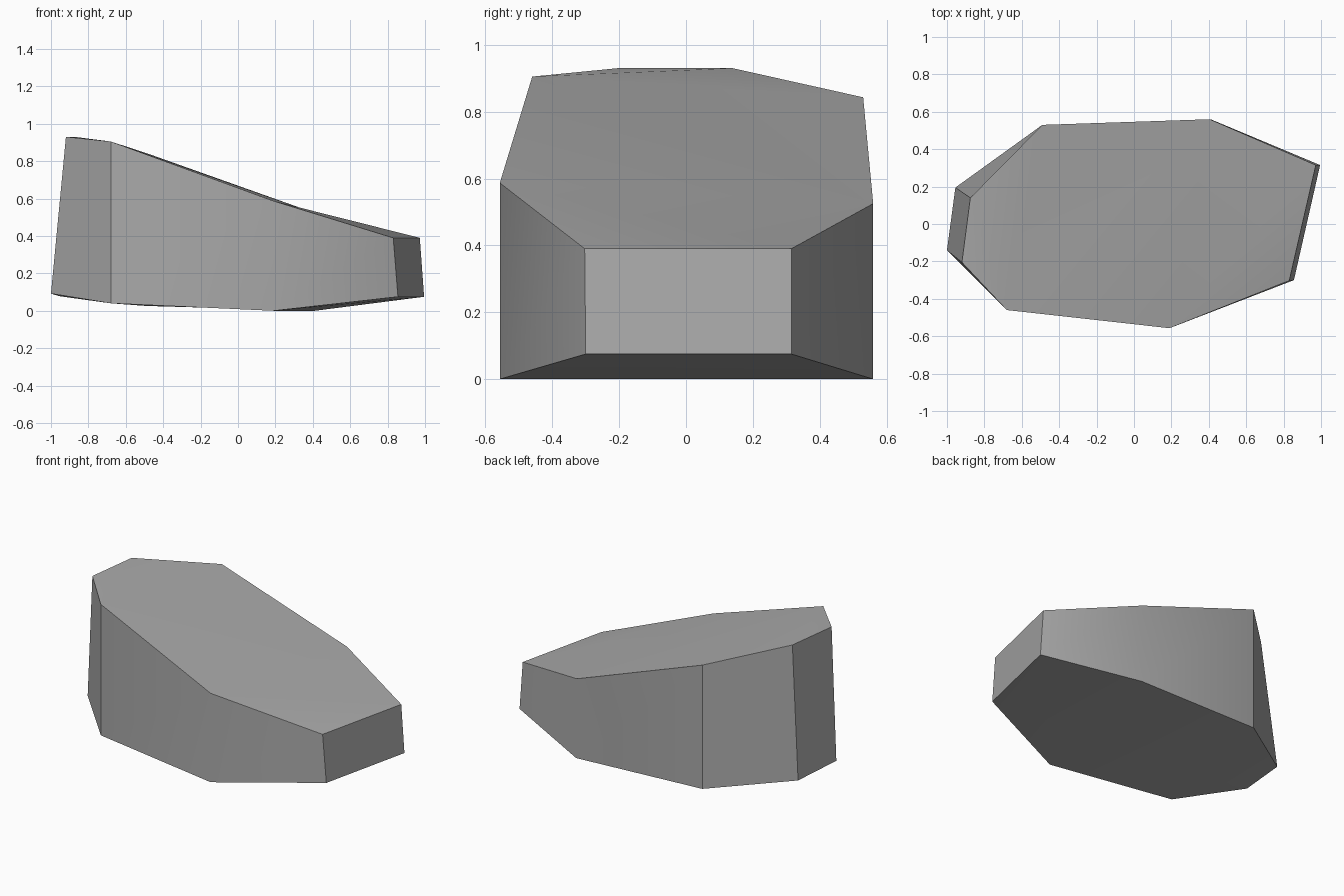
import bpy
import bmesh
import math

default_cube = bpy.data.objects.get("Cube")
if default_cube:
    bpy.data.objects.remove(default_cube, do_unlink=True)


def make_material(name, colour):
    material = bpy.data.materials.new(name)
    material.use_nodes = True
    material.diffuse_color = colour
    material.node_tree.nodes["Principled BSDF"].inputs["Base Color"].default_value = colour
    return material


# Outlines of the stone, counterclockwise from the back of its tall end
top_outline = [
    (-.875, .14, .93), (-.92, -.205, .93), (-.68, -.46, .905), (.19, -.557, .587),
    (.83, -.303, .39), (.972, .315, .39), (.405, .56, .525), (-.49, .53, .843),
]
bottom_outline = [
    (-.955, .195, .078), (-1, -.14, .092), (-.68, -.46, .04), (.19, -.557, 0),
    (.855, -.3, .075), (.995, .315, .075), (.41, .56, 0), (-.49, .53, .026),
]

# Facets shared by the top and the underside
cap_facets = [(0, 1, 2), (0, 2, 7), (2, 3, 6), (2, 6, 7), (3, 4, 5), (3, 5, 6)]

bm = bmesh.new()
top = [bm.verts.new(point) for point in top_outline]
bottom = [bm.verts.new(point) for point in bottom_outline]

# Sloping top and underside
for facet in cap_facets:
    bm.faces.new([top[i] for i in facet])
    bm.faces.new([bottom[i] for i in reversed(facet)])

# Side walls
count = len(top)
for i in range(count):
    j = (i + 1) % count
    bm.faces.new((bottom[i], bottom[j], top[j], top[i]))
bmesh.ops.recalc_face_normals(bm, faces=bm.faces)

mesh = bpy.data.meshes.new("stone_block")
bm.to_mesh(mesh)
bm.free()
mesh.materials.append(make_material("stone grey", (.4, .4, .4, 1)))

stone = bpy.data.objects.new("stone_block", mesh)
bpy.context.collection.objects.link(stone)

# Soft shading across shallow bends, crisp corners elsewhere
bpy.ops.object.select_all(action="DESELECT")
stone.select_set(True)
bpy.context.view_layer.objects.active = stone
bpy.ops.object.shade_smooth_by_angle(angle=math.radians(30))
